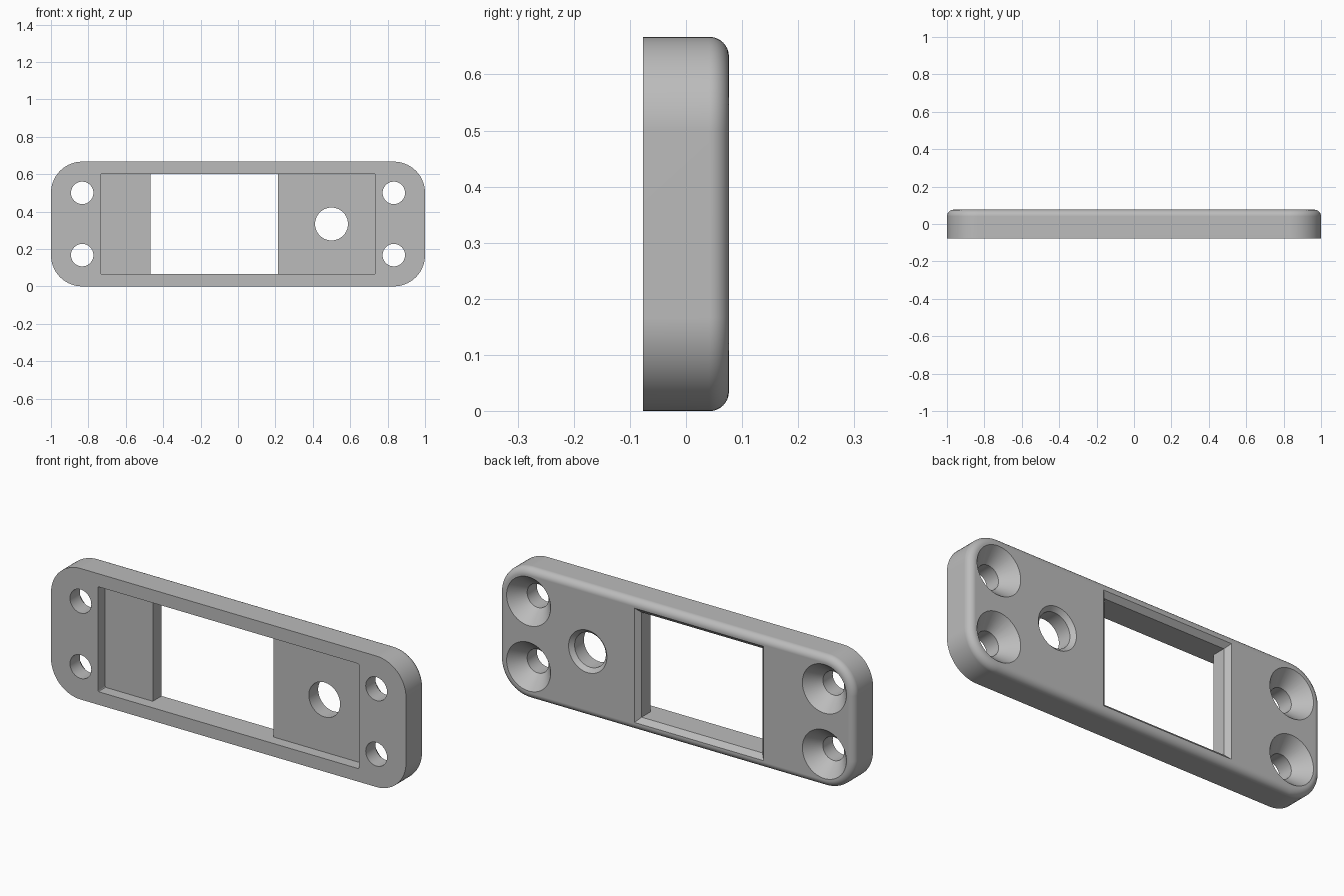
import bpy, bmesh, math

cube = bpy.data.objects.get("Cube")
if cube:
    bpy.data.objects.remove(cube, do_unlink=True)

HEIGHT = 0.667
MID_Z = HEIGHT / 2
FRONT, BACK = -0.0765, 0.0765
OVER = 0.02            # how far cutters reach past the plate

grey = bpy.data.materials.new("plain grey")
grey.use_nodes = True
colour = (0.5, 0.5, 0.5, 1)
grey.diffuse_color = colour
grey.node_tree.nodes["Principled BSDF"].inputs["Base Color"].default_value = colour


def ring(cx, cz, half_w, half_h, radius, y, steps=14):
    """Rounded rectangle outline at depth y; a circle if all sizes agree."""
    points = []
    for corner, (sx, sz) in enumerate([(1, 1), (-1, 1), (-1, -1), (1, -1)]):
        for i in range(steps + 1):
            a = (corner + i / steps) * math.pi / 2
            points.append((cx + sx * (half_w - radius) + radius * math.cos(a), y,
                           cz + sz * (half_h - radius) + radius * math.sin(a)))
    return points


def loft(name, rings):
    """Closed solid skinned through rings with equal point counts."""
    bm = bmesh.new()
    loops = [[bm.verts.new(p) for p in r] for r in rings]
    for a, b in zip(loops, loops[1:]):
        for i in range(len(a)):
            j = (i + 1) % len(a)
            bm.faces.new((a[i], a[j], b[j], b[i]))
    bm.faces.new(loops[0])
    bm.faces.new(loops[-1])
    bmesh.ops.remove_doubles(bm, verts=bm.verts, dist=1e-5)
    bmesh.ops.recalc_face_normals(bm, faces=bm.faces)
    mesh = bpy.data.meshes.new(name)
    bm.to_mesh(mesh)
    bm.free()
    mesh.materials.append(grey)
    obj = bpy.data.objects.new(name, mesh)
    bpy.context.collection.objects.link(obj)
    return obj


def cut(target, cutter):
    cutter.hide_render = True
    mod = target.modifiers.new("cut", "BOOLEAN")
    mod.operation = "DIFFERENCE"
    mod.solver = "EXACT"
    mod.object = cutter
    bpy.context.view_layer.objects.active = target
    bpy.ops.object.modifier_apply(modifier=mod.name)
    bpy.data.objects.remove(cutter, do_unlink=True)


def flared_cutter(name, cx, cz, half_w, half_h, radius, flare, depth):
    """Through cutter that widens by flare over depth towards the back."""
    more = flare * (1 + OVER / depth)
    grow = 1 if radius else 0
    steps = 14 if radius else 1
    return loft(name, [
        ring(cx, cz, half_w, half_h, radius, FRONT - OVER, steps),
        ring(cx, cz, half_w, half_h, radius, BACK - depth, steps),
        ring(cx, cz, half_w + more, half_h + more, radius + grow * more, BACK + OVER, steps)])


# Plate with rounded corners and a filleted back edge
FILLET, CORNER, STEPS = 0.035, 0.167, 8
sections = [ring(0, MID_Z, 1, MID_Z, CORNER, FRONT)]
for i in range(STEPS + 1):
    a = i / STEPS * math.pi / 2
    inset = FILLET * (1 - math.cos(a))
    sections.append(ring(0, MID_Z, 1 - inset, MID_Z - inset, CORNER - inset,
                         BACK - FILLET + FILLET * math.sin(a)))
plate = loft("mounting_plate", sections)

# Shallow pocket in the front
POCKET_H = 0.267
cut(plate, loft("pocket_cutter", [
    ring(0, MID_Z, 0.735, POCKET_H, 0.006, y, 3) for y in (FRONT - OVER, FRONT + 0.058)]))

# Rectangular window, chamfered at the back
cut(plate, flared_cutter("window_cutter", -0.127, MID_Z, 0.34, POCKET_H, 0, 0.024, 0.024))

# Round hole beside the window, chamfered at the back
cut(plate, flared_cutter("round_hole_cutter", 0.5, MID_Z, 0.088, 0.088, 0.088, 0.02, 0.02))

# Four countersunk screw holes
for x in (-0.833, 0.833):
    for z in (CORNER, HEIGHT - CORNER):
        cut(plate, flared_cutter("screw_hole_cutter", x, z, 0.06, 0.06, 0.06, 0.064, 0.074))

# Smooth shading with crisp edges and flat large faces
bpy.ops.object.select_all(action="DESELECT")
plate.select_set(True)
bpy.context.view_layer.objects.active = plate
bpy.ops.object.shade_smooth_by_angle(angle=math.radians(30))
weighted = plate.modifiers.new("weighted_normals", "WEIGHTED_NORMAL")
weighted.keep_sharp = True
